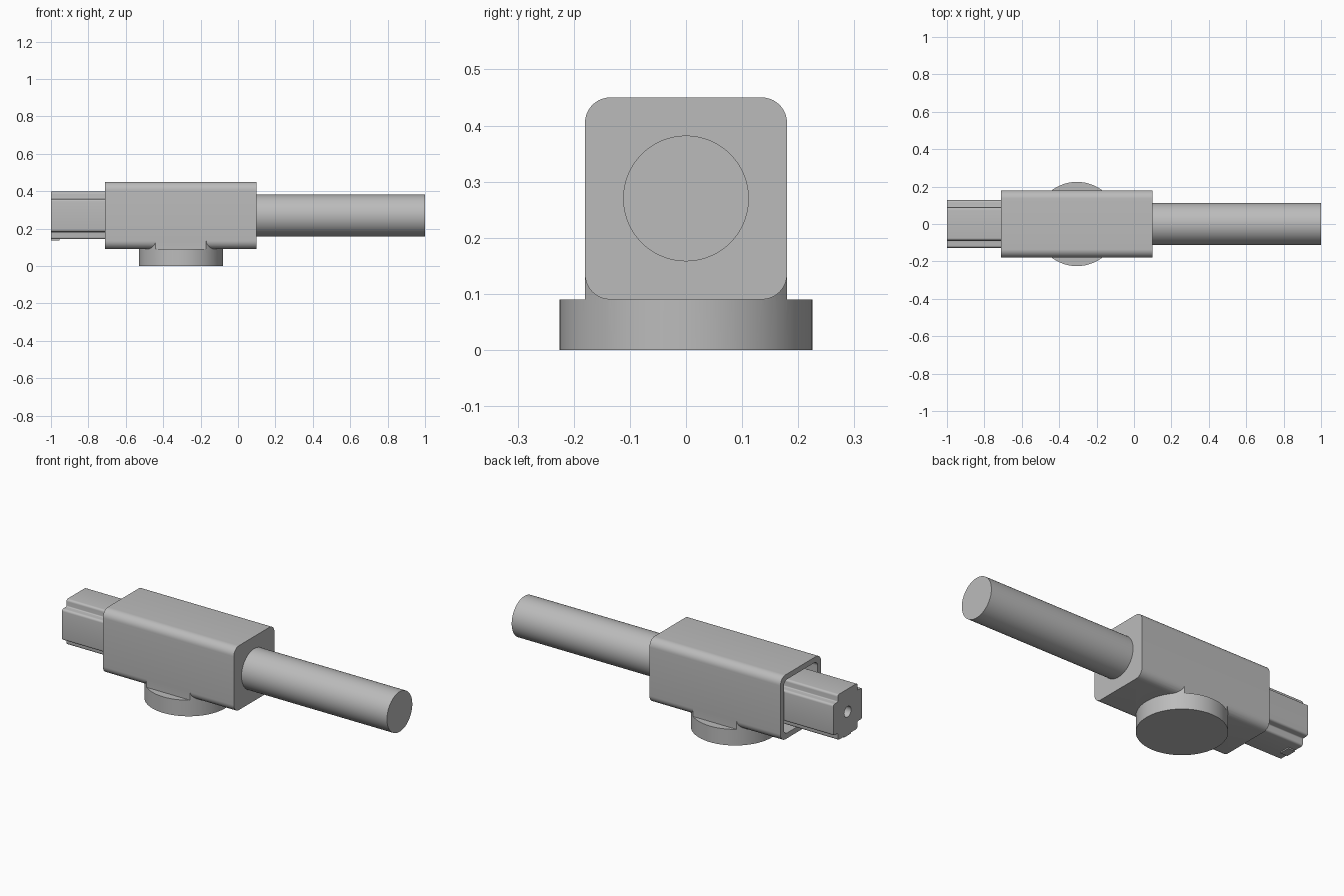
import bpy, bmesh, math
from math import sin, cos, pi

if "Cube" in bpy.data.objects:
    bpy.data.objects.remove(bpy.data.objects["Cube"], do_unlink=True)

AXIS_Z = 0.27      # height of the long axis
DISC_X = -0.305    # centre of the round foot

grey = bpy.data.materials.new("plain grey")
grey.use_nodes = True
grey.diffuse_color = (0.5, 0.5, 0.5, 1)
grey.node_tree.nodes["Principled BSDF"].inputs["Base Color"].default_value = (0.5, 0.5, 0.5, 1)


def prism(name, points, start, end, axis="x"):
    """Extrude a closed outline along x (points are y, z) or z (points are x, y)."""
    bm = bmesh.new()
    place = (lambda p: (start, *p)) if axis == "x" else (lambda p: (*p, start))
    face = bm.faces.new([bm.verts.new(place(p)) for p in points])
    side = bmesh.ops.extrude_face_region(bm, geom=[face])
    verts = [g for g in side["geom"] if isinstance(g, bmesh.types.BMVert)]
    step = end - start
    bmesh.ops.translate(bm, verts=verts, vec=(step, 0, 0) if axis == "x" else (0, 0, step))
    bmesh.ops.recalc_face_normals(bm, faces=bm.faces)
    mesh = bpy.data.meshes.new(name)
    bm.to_mesh(mesh)
    bm.free()
    mesh.materials.append(grey)
    obj = bpy.data.objects.new(name, mesh)
    bpy.context.collection.objects.link(obj)
    return obj


def arc(cx, cy, r, a0, a1, n=8):
    return [(cx + r * cos(a0 + (a1 - a0) * i / n), cy + r * sin(a0 + (a1 - a0) * i / n))
            for i in range(n + 1)]


def circle(cx, cy, r, n=96):
    return arc(cx, cy, r, 0, 2 * pi, n)[:-1]


def four_fold(corner):
    """Turn one corner's points around the long axis to close the outline."""
    pts = []
    for k in range(4):
        c, s = round(cos(k * pi / 2)), round(sin(k * pi / 2))
        pts += [(c * y - s * z, s * y + c * z + AXIS_Z) for y, z in corner]
    return pts


def rounded_square(half, r):
    return four_fold(arc(half - r, half - r, r, 0, pi / 2, 10))


def combine(target, tool, operation):
    mod = target.modifiers.new(tool.name, "BOOLEAN")
    mod.operation, mod.object, mod.solver = operation, tool, "EXACT"
    bpy.context.view_layer.objects.active = target
    bpy.ops.object.modifier_apply(modifier=mod.name)
    bpy.data.objects.remove(tool, do_unlink=True)


# Sliding housing, with a neck that fills the rounded lower edges above the foot
housing = prism("housing", rounded_square(0.18, 0.045), -0.71, 0.10)
half_angle = math.asin(0.18 / 0.225)
neck_outline = (arc(DISC_X, 0, 0.225, -half_angle, half_angle, 28)
                + arc(DISC_X, 0, 0.225, pi - half_angle, pi + half_angle, 28))
combine(housing, prism("neck", neck_outline, 0.07, 0.135, "z"), "UNION")
combine(housing, prism("foot_disc", circle(DISC_X, 0, 0.225), 0, 0.09, "z"), "UNION")
combine(housing, prism("cavity", rounded_square(0.15, 0.03), -0.8, -0.3), "DIFFERENCE")

# Notched rail that slides in the housing, with a hole in its end
notch = (arc(0.115, 0.075, 0.012, 0, pi / 2, 5)
         + arc(0.093, 0.093, 0.006, -pi / 2, -pi, 4)
         + arc(0.075, 0.115, 0.012, 0, pi / 2, 5))
rail = prism("rail", four_fold(notch), -1.0, -0.25)
combine(rail, prism("end_hole", circle(0, AXIS_Z, 0.03, 32), -1.1, -0.9), "DIFFERENCE")

# Small stop under the rail end
stop = prism("rail_stop", [(-0.03, 0.136), (0.03, 0.136), (0.03, 0.15), (-0.03, 0.15)], -0.999, -0.955)

# Round rod
rod = prism("rod", circle(0, AXIS_Z, 0.112), 0.09, 1.0)

for obj in (housing, rail, stop, rod):
    bpy.ops.object.select_all(action="DESELECT")
    obj.select_set(True)
    bpy.context.view_layer.objects.active = obj
    bpy.ops.object.shade_smooth_by_angle(angle=math.radians(30))
